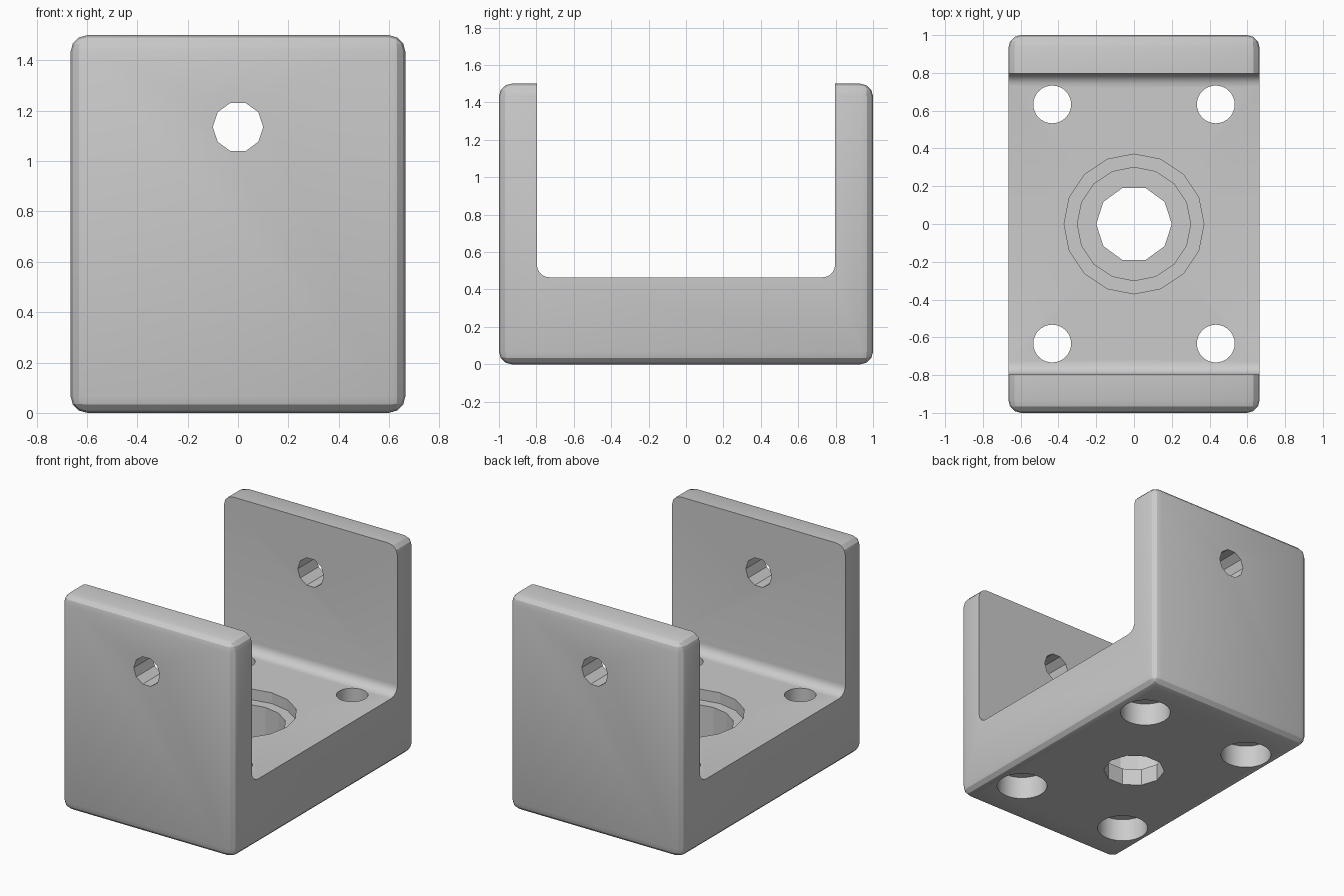
import bpy, bmesh, math
from mathutils import Matrix

cube = bpy.data.objects.get("Cube")
if cube:
    bpy.data.objects.remove(cube, do_unlink=True)

HALF_X, HALF_Y, HEIGHT = 0.665, 1.0, 1.5
FLOOR, INNER_Y = 0.465, 0.797

steel = bpy.data.materials.new("plain grey")
steel.use_nodes = True
grey = (0.6, 0.6, 0.6, 1)
steel.diffuse_color = grey
steel.node_tree.nodes["Principled BSDF"].inputs["Base Color"].default_value = grey


def make_object(name, bm):
    mesh = bpy.data.meshes.new(name)
    bm.to_mesh(mesh)
    bm.free()
    obj = bpy.data.objects.new(name, mesh)
    bpy.context.collection.objects.link(obj)
    mesh.materials.append(steel)
    return obj


def box(name, hx, hy, z0, z1, radius, segments, pick=lambda e: True):
    """Box whose picked edges are rounded."""
    bm = bmesh.new()
    place = Matrix.Translation((0, 0, (z0 + z1) / 2)) @ Matrix.Diagonal((2 * hx, 2 * hy, z1 - z0, 1))
    bmesh.ops.create_cube(bm, size=1, matrix=place)
    bmesh.ops.bevel(bm, geom=[e for e in bm.edges if pick(e)], offset=radius,
                    segments=segments, profile=0.5, affect='EDGES')
    return make_object(name, bm)


def drill(x, y, z, radius, length, sides, along_y=False):
    """Prism cutter centred on a point, with a corner towards +x."""
    bm = bmesh.new()
    bmesh.ops.create_cone(bm, cap_ends=True, segments=sides, radius1=radius, radius2=radius, depth=length)
    first = max(bm.verts, key=lambda v: v.co.x).co
    turn = Matrix.Rotation(-math.atan2(first.y, first.x), 4, 'Z')
    tilt = Matrix.Rotation(math.pi / 2, 4, 'X') if along_y else Matrix.Identity(4)
    bm.transform(Matrix.Translation((x, y, z)) @ tilt @ turn)
    return make_object("drill", bm)


def cut(target, cutter):
    mod = target.modifiers.new("cut", 'BOOLEAN')
    mod.operation, mod.solver, mod.object = 'DIFFERENCE', 'EXACT', cutter
    bpy.context.view_layer.objects.active = target
    bpy.ops.object.modifier_apply(modifier=mod.name)
    bpy.data.objects.remove(cutter, do_unlink=True)


# Rounded block
bracket = box("u_bracket", HALF_X, HALF_Y, 0, HEIGHT, 0.067, 3)

# Channel between the two upright walls, with filleted floor corners
cut(bracket, box("channel", 1, INNER_Y, FLOOR, 2, 0.067, 6,
                 lambda e: all(v.co.z < 1 and v.co.y * e.verts[0].co.y > 0 for v in e.verts)))

# Pin hole through both walls
cut(bracket, drill(0, 0, 1.135, 0.1, 3, 10, along_y=True))

# Central stepped bore: shallow recess, deep bore, through hole
for radius, bottom, sides in ((0.37, 0.39, 16), (0.3, 0.12, 16), (0.2, -0.2, 10)):
    cut(bracket, drill(0, 0, (bottom + 0.8) / 2, radius, 0.8 - bottom, sides))

# Four mounting holes, counterbored from below
for sx in (-1, 1):
    for sy in (-1, 1):
        x, y = sx * 0.433, sy * 0.633
        cut(bracket, drill(x, y, 0.3, 0.1, 1, 32))
        cut(bracket, drill(x, y, 0, 0.165, 0.32, 32))

# Smooth the round holes and fillets, keep the facets crisp
bpy.ops.object.select_all(action='DESELECT')
bracket.select_set(True)
bpy.context.view_layer.objects.active = bracket
bpy.ops.object.shade_smooth_by_angle(angle=math.radians(20))
